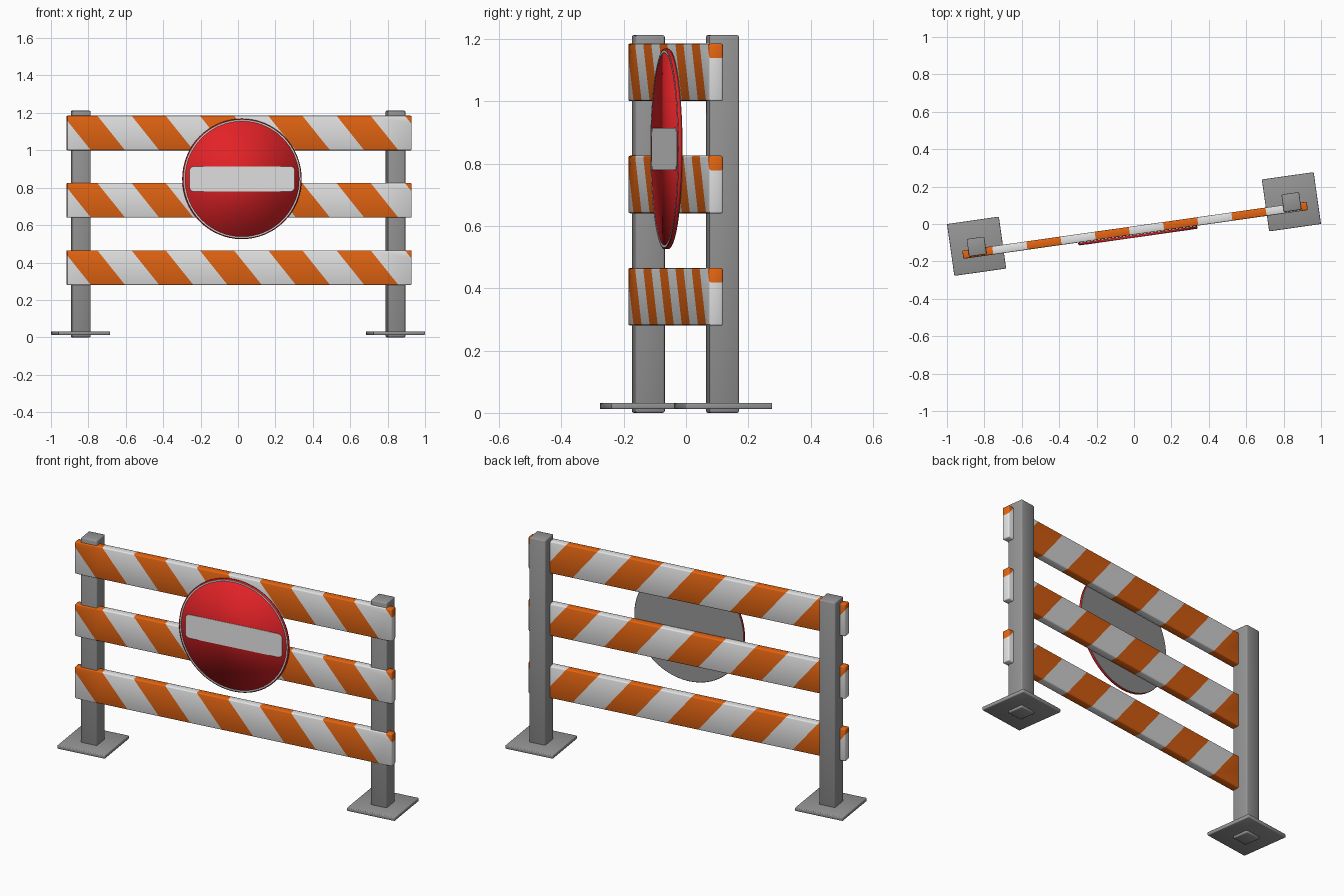
import bpy, bmesh, math
from mathutils import Matrix, Vector

if "Cube" in bpy.data.objects:
    bpy.data.objects.remove(bpy.data.objects["Cube"])

TURN = Matrix.Rotation(math.radians(8.05), 4, 'Z')   # whole barrier is turned slightly


def material(name, rgb):
    m = bpy.data.materials.new(name)
    m.diffuse_color = (*rgb, 1)
    m.use_nodes = True
    m.node_tree.nodes["Principled BSDF"].inputs["Base Color"].default_value = m.diffuse_color
    return m


GREY = material("steel_grey", (0.30, 0.30, 0.30))
WHITE = material("white", (0.78, 0.78, 0.78))
ORANGE = material("orange", (0.78, 0.13, 0.006))
RED = material("red", (0.76, 0.016, 0.020))


def finish(name, bm, mats, smooth=True):
    bmesh.ops.recalc_face_normals(bm, faces=bm.faces)
    bm.transform(TURN)
    for f in bm.faces:
        f.smooth = smooth
    me = bpy.data.meshes.new(name)
    bm.to_mesh(me)
    bm.free()
    for m in mats:
        me.materials.append(m)
    ob = bpy.data.objects.new(name, me)
    bpy.context.collection.objects.link(ob)
    return ob


def box(centre, size, bevel):
    bm = bmesh.new()
    bmesh.ops.create_cube(bm, size=1, matrix=Matrix.Translation(centre) @ Matrix.Diagonal((*size, 1)))
    bmesh.ops.bevel(bm, geom=bm.edges[:], offset=bevel, segments=2, profile=0.5, affect='EDGES')
    return bm


def disc(radius, y_front, y_back, z, segs=64):
    bm = bmesh.new()
    mat = Matrix.Translation((0.012, (y_front + y_back) / 2, z)) @ Matrix.Rotation(math.pi / 2, 4, 'X')
    bmesh.ops.create_cone(bm, cap_ends=True, segments=segs, radius1=radius, radius2=radius,
                          depth=y_back - y_front, matrix=mat)
    return bm


# Posts and base plates
for side, x in (("left", -0.85), ("right", 0.85)):
    finish(side + "_post", box((x, -0.002, 0.606), (0.095, 0.095, 1.212), 0.006), [GREY])
    finish(side + "_base_plate", box((x, 0, 0.022), (0.28, 0.28, 0.02), 0.004), [GREY])

# Rails with slanted stripes cut through them
PERIOD, START, LEAN = 0.369, 0.893, 0.81
for name, z0 in (("lower", 0.28), ("middle", 0.64), ("upper", 1.0)):
    top = z0 + 0.185
    bm = box((0.001, -0.034, z0 + 0.0925), (1.86, 0.045, 0.185), 0.006)
    for k in range(-11, 2):
        bmesh.ops.bisect_plane(bm, geom=bm.verts[:] + bm.edges[:] + bm.faces[:],
                               plane_co=(START + k * PERIOD / 2, 0, top),
                               plane_no=Vector((1, 0, LEAN)).normalized())
    for f in bm.faces:
        c = f.calc_center_median()
        u = (c.x + LEAN * (c.z - top) - START) / PERIOD
        f.material_index = 1 if u % 1 < 0.5 else 0
    finish(name + "_rail", bm, [WHITE, ORANGE])

# Round sign: red disc, grey back, thin white border ring and white bar
ZC = 0.847
finish("sign_disc", disc(0.322, -0.071, -0.060, ZC), [RED])
finish("sign_back", disc(0.320, -0.060, -0.058, ZC), [GREY], smooth=False)

bm = bmesh.new()
rings = []
for r, y in ((0.309, -0.0705), (0.309, -0.0725), (0.317, -0.0725), (0.317, -0.0705)):
    rings.append([bm.verts.new((0.012 + r * math.cos(a), y, ZC + r * math.sin(a)))
                  for a in (2 * math.pi * i / 64 for i in range(64))])
for a, b in zip(rings, rings[1:] + rings[:1]):
    for i in range(64):
        j = (i + 1) % 64
        bm.faces.new((a[i], a[j], b[j], b[i]))
finish("sign_border", bm, [WHITE], smooth=False)

bm = bmesh.new()
outline = []
for cx, cz, start in ((1, 1, 0), (-1, 1, 90), (-1, -1, 180), (1, -1, 270)):
    for i in range(6):
        a = math.radians(start + i * 18)
        outline.append(bm.verts.new((0.012 + cx * 0.259 + 0.025 * math.cos(a), -0.0705,
                                     ZC + cz * 0.0425 + 0.025 * math.sin(a))))
face = bm.faces.new(outline)
ext = bmesh.ops.extrude_face_region(bm, geom=[face])
bmesh.ops.translate(bm, vec=(0, -0.0025, 0),
                    verts=[v for v in ext["geom"] if isinstance(v, bmesh.types.BMVert)])
finish("sign_bar", bm, [WHITE], smooth=False)
